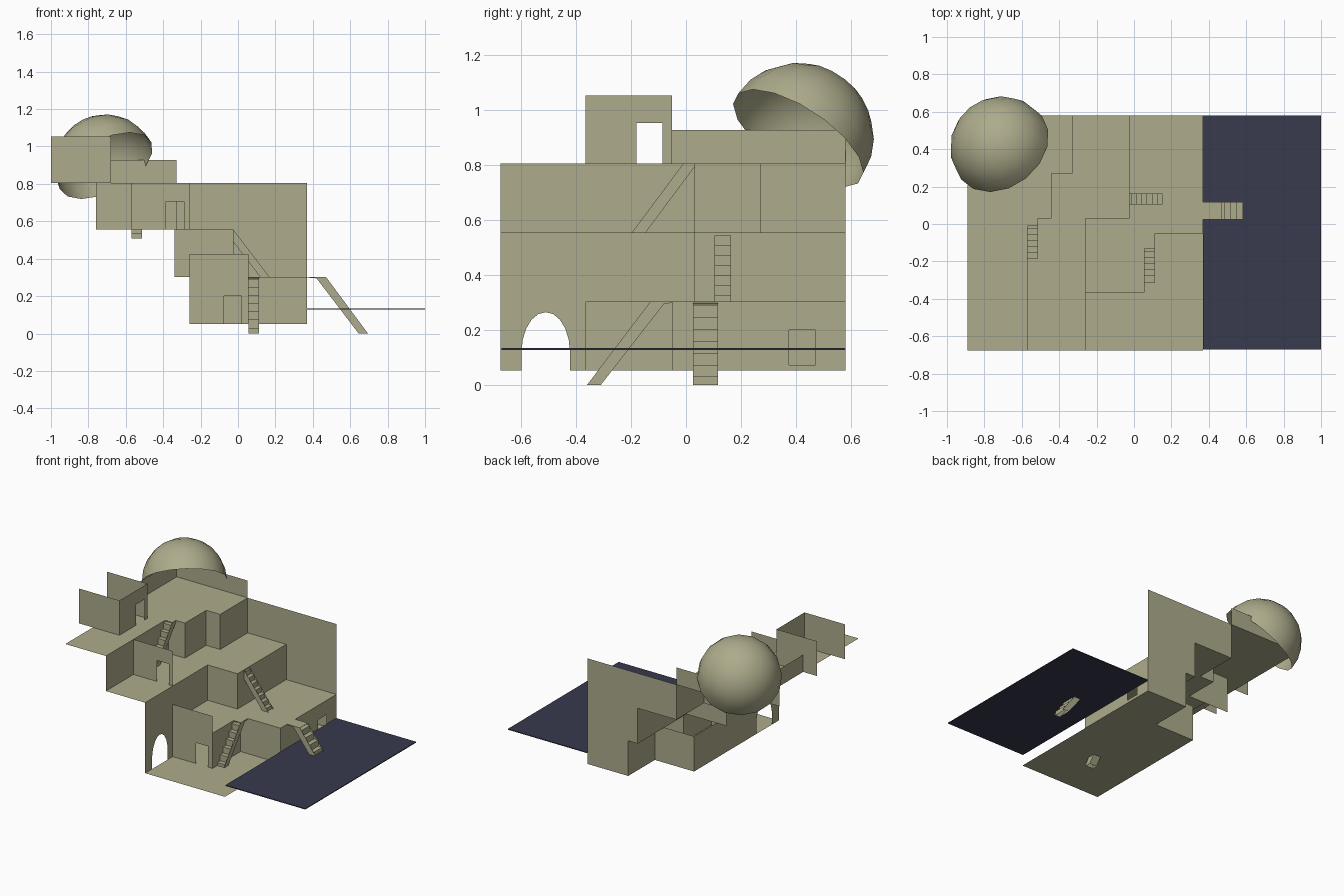
import bpy, bmesh, math
from mathutils import Vector, Matrix

if "Cube" in bpy.data.objects:
    bpy.data.objects.remove(bpy.data.objects["Cube"])


def material(name, rgb):
    m = bpy.data.materials.new(name)
    m.diffuse_color = (*rgb, 1)
    m.use_nodes = True
    m.node_tree.nodes["Principled BSDF"].inputs["Base Color"].default_value = m.diffuse_color
    return m


STONE = material("stone", (0.42, 0.41, 0.26))
WATER = material("water", (0.04, 0.042, 0.075))


def finish(name, bm, mat=STONE):
    me = bpy.data.meshes.new(name)
    bm.to_mesh(me)
    bm.free()
    ob = bpy.data.objects.new(name, me)
    bpy.context.collection.objects.link(ob)
    me.materials.append(mat)
    return ob


def place(axis, c, a, b):
    return {'x': (c, a, b), 'y': (a, c, b), 'z': (a, b, c)}[axis]


def sheet(name, axis, c, *polys, mat=STONE):
    """Flat panels lying in the plane axis = c."""
    bm = bmesh.new()
    for pts in polys:
        bm.faces.new([bm.verts.new(place(axis, c, a, b)) for a, b in pts])
    return finish(name, bm, mat)


def rect(a0, a1, b0, b1):
    return [(a0, b0), (a1, b0), (a1, b1), (a0, b1)]


def door_wall(a0, a1, b0, b1, d0, d1, dtop):
    """Wall outline with a doorway notched into its foot."""
    return [(a0, b0), (d0, b0), (d0, dtop), (d1, dtop), (d1, b0),
            (a1, b0), (a1, b1), (a0, b1)]


# terrace floors
sheet("floor_1", 'z', 0.052, [(-.26, -.675), (.37, -.675), (.37, .58), (.05, .58),
                              (.05, .28), (-.26, .28)])
sheet("floor_2", 'z', 0.303, [(.055, -.365), (.055, -.05), (.37, -.05), (.37, .58),
                              (-.025, .58), (-.025, .03), (-.26, .03), (-.26, -.365)])
sheet("floor_3", 'z', 0.555, [(-.57, -.675), (-.26, -.675), (-.26, .03), (-.025, .03),
                              (-.025, .58), (-.33, .58), (-.33, .27), (-.44, .27),
                              (-.44, .03), (-.57, .03)])
sheet("floor_4", 'z', 0.805, [(-.89, -.675), (-.57, -.675), (-.57, .03), (-.44, .03),
                              (-.44, .27), (-.33, .27), (-.33, .58), (-.89, .58)])

# tall side wall with the arch
arch = [(-.51 - .088 * math.cos(t), .12 + .145 * math.sin(t))
        for t in [math.pi * i / 10 for i in range(11)]]
sheet("arch_wall", 'x', -.26,
      [(-.675, .052), (-.598, .052)] + arch + [(-.422, .052), (.28, .052), (.28, .303),
      (.03, .303), (.03, .555), (-.675, .555)])

# first level walls
sheet("lower_door_wall", 'y', -.365, door_wall(-.26, .055, .052, .425, -.075, .02, .20))
sheet("lower_stair_riser", 'x', .055, rect(-.365, -.05, .052, .303))
sheet("lower_front_riser", 'y', -.05, rect(.055, .37, .052, .303))
sheet("harbour_wall", 'x', .37, door_wall(-.05, .58, .052, .303, .375, .47, .20),
      rect(.375, .47, .052, .072))
sheet("lower_rear_wall", 'y', .28, rect(-.26, .05, .052, .303))
sheet("lower_rear_return", 'x', .05, rect(.28, .58, .052, .303))

# second level walls
sheet("middle_front_riser", 'y', .03, rect(-.34, -.025, .303, .555))
sheet("middle_side_riser", 'x', -.025, rect(.03, .58, .303, .555))

# third level walls
sheet("upper_side_wall", 'x', -.57, rect(-.675, .03, .555, .805))
sheet("upper_door_wall", 'y', -.365, door_wall(-.57, -.26, .555, .805, -.385, -.29, .705))
sheet("upper_front_riser", 'y', .03, rect(-.76, -.44, .555, .805))
sheet("upper_side_riser", 'x', -.44, rect(.03, .27, .555, .805))
sheet("upper_back_riser", 'y', .27, rect(-.44, -.33, .555, .805))
sheet("upper_back_side_riser", 'x', -.33, rect(.27, .58, .555, .805))

# stepped back wall and roof parapets
sheet("back_wall", 'y', .58, [(.37, .052), (.37, .805), (-.33, .805), (-.33, .555),
                              (-.025, .555), (-.025, .303), (.05, .303), (.05, .052)])
sheet("back_parapet", 'y', .58, rect(-.89, -.33, .805, .928))
sheet("side_parapet", 'x', -.89, rect(-.05, .58, .805, .928))

# rooftop hut, open at the outer side
sheet("hut_front", 'y', -.365, rect(-1, -.68, .805, 1.053))
sheet("hut_back", 'y', -.05, rect(-1, -.68, .805, 1.053))
sheet("hut_door_wall", 'x', -.68, door_wall(-.365, -.05, .805, 1.053, -.18, -.085, .953))

# water
bm = bmesh.new()
bmesh.ops.create_cube(bm, size=1, matrix=Matrix.Translation((.685, -.045, .131))
                      @ Matrix.Diagonal((.63, 1.25, .006, 1)))
finish("water", bm, WATER)


def stair(name, axis, w0, w1, foot, head, land, steps=7, t=.05):
    """Two stringers, stepped treads and a soffit; foot/head are (run, z) of the upper edge,
    land is the run at which the flat landing meets the terrace."""
    (u0, z0), (u1, z1) = foot, head
    s = 1 if u1 > u0 else -1
    slope = (z1 - z0) / abs(u1 - u0)
    bm = bmesh.new()

    def strip(line):
        rows = [[bm.verts.new(place(axis, w, u, z)) for w in (w0, w1)] for u, z in line]
        for p, q in zip(rows, rows[1:]):
            bm.faces.new((p[0], p[1], q[1], q[0]))

    under = [(u0 + s * t, z0), (u1 + s * t, z1 - .008), (land, z1 - .004)]
    if abs(land - u1) <= t + .005:
        under = [(u0 + s * t, z0), (land, z0 + slope * (abs(land - u0) - t))]
    side = [(u0, z0), (u1, z1)] + ([(land, z1)] if abs(land - u1) > .001 else []) + under[::-1]
    for w in (w0, w1):
        bm.faces.new([bm.verts.new(place(axis, w, u, z)) for u, z in side])
    strip(under)
    strip([(u1, z1), (land, z1)] if abs(land - u1) > .001 else
          [(u1, z1), (u1, z1 - .01)])
    # treads sunk between the stringers
    line = []
    du, dz = (u1 - u0) / steps, (z1 - z0) / steps
    for i in range(steps):
        line += [(u0 + du * i + s * t * .3, z0 + dz * i),
                 (u0 + du * i + s * t * .3, z0 + dz * (i + .7)),
                 ]
        line += [(u0 + du * (i + 1) + s * t * .3, z0 + dz * (i + .7))]
    if abs(land - u1) < .001:
        line = [(min(u, land) if s > 0 else max(u, land), z) for u, z in line]
    strip(line)
    return finish(name, bm)


# stairs between the levels
stair("lower_stair", 'x', .055, .112, (-.36, 0), (-.13, .303), -.05)
stair("harbour_stair", 'y', .025, .117, (.695, 0), (.47, .303), .37)
stair("middle_stair", 'y', .103, .163, (.168, .303), (-.025, .555), -.025)
stair("upper_stair", 'x', -.57, -.512, (-.232, .507), (-.01, .805), .032)

# tilted open dome
bm = bmesh.new()
bmesh.ops.create_uvsphere(bm, u_segments=16, v_segments=12, radius=.275)
bmesh.ops.bisect_plane(bm, geom=bm.verts[:] + bm.edges[:] + bm.faces[:],
                       plane_co=(0, 0, 0), plane_no=(0, 0, 1), dist=1e-4, clear_inner=True)
tilt = Vector((-.40, .505, .76)).to_track_quat('Z', 'Y').to_matrix().to_4x4()
bm.transform(Matrix.Translation((-.708, .408, .897)) @ tilt)
for f in bm.faces:
    f.smooth = True
finish("dome", bm)
